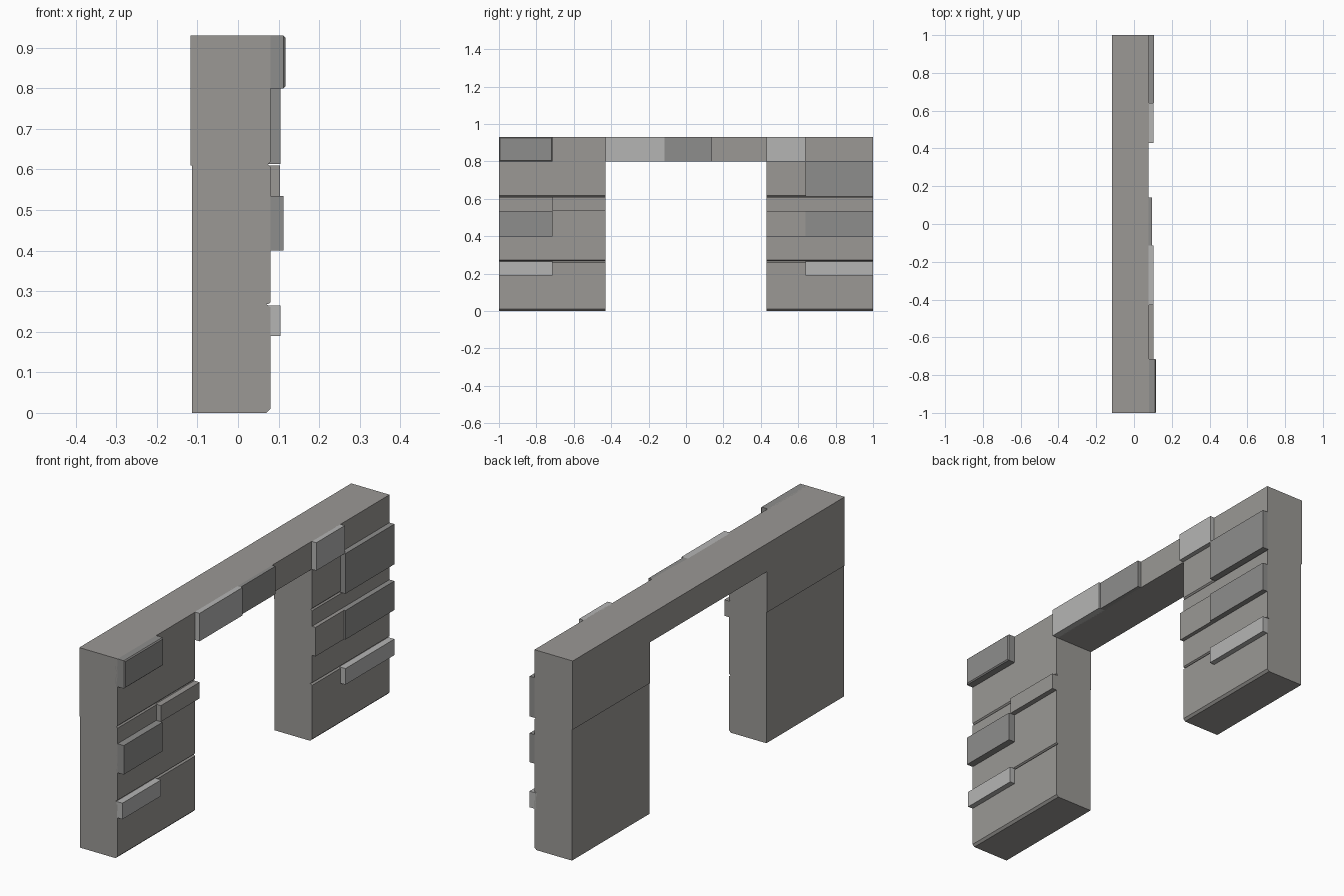
import bpy, bmesh

if "Cube" in bpy.data.objects:
    bpy.data.objects.remove(bpy.data.objects["Cube"])

SEAT = 0.07    # where the stone facing starts on the wall core
FACE = 0.08    # plain stone face
INNER = 0.43   # half width of the opening


def material(name, r, g, b):
    mat = bpy.data.materials.new(name)
    mat.diffuse_color = (r, g, b, 1)
    mat.use_nodes = True
    mat.node_tree.nodes["Principled BSDF"].inputs["Base Color"].default_value = mat.diffuse_color
    return mat


BASE = material("warm_grey", 0.325, 0.315, 0.30)
LIGHT = material("light_grey", 0.46, 0.46, 0.455)
DARK = material("dark_grey", 0.27, 0.267, 0.262)


def make_object(name, bm, mat):
    mesh = bpy.data.meshes.new(name)
    bm.to_mesh(mesh)
    bm.free()
    mesh.materials.append(mat)
    obj = bpy.data.objects.new(name, mesh)
    bpy.context.collection.objects.link(obj)
    return obj


def shell(name, profile, x_back, x_front):
    """Extrude a counter-clockwise (y, z) profile forward, leaving the front open."""
    bm = bmesh.new()
    back = [bm.verts.new((x_back, y, z)) for y, z in profile]
    front = [bm.verts.new((x_front, y, z)) for y, z in profile]
    bm.faces.new(list(reversed(back)))
    n = len(profile)
    for i in range(n):
        j = (i + 1) % n
        bm.faces.new((back[i], back[j], front[j], front[i]))
    return make_object(name, bm, BASE)


def stone(name, y0, y1, z0, z1, x, mat, side=0.0, low=0.0, top=0.0):
    """Facing stone without a hidden back; side, low and top are chamfer sizes."""
    bm = bmesh.new()

    def ring(px, s, lo, hi):
        a, b, c, d = y0 + s, y1 - s, z0 + lo, z1 - hi
        return [bm.verts.new((px, y, z)) for y, z in ((a, c), (b, c), (b, d), (a, d))]

    cut = max(side, low, top)
    rings = [ring(SEAT, 0, 0, 0)]
    if cut > 0 and x - cut > SEAT + 0.001:
        rings.append(ring(x - cut, 0, 0, 0))
    rings.append(ring(x, side, low, top))
    for r0, r1 in zip(rings, rings[1:]):
        for i in range(4):
            j = (i + 1) % 4
            bm.faces.new((r0[i], r0[j], r1[j], r1[i]))
    bm.faces.new(rings[-1])
    return make_object(name, bm, mat)


# Upper wall core: lintel with the tops of both piers
shell("upper_core", [(-1, 0.61), (-INNER, 0.61), (-INNER, 0.80), (INNER, 0.80),
                     (INNER, 0.61), (1, 0.61), (1, 0.93), (-1, 0.93)], -0.117, SEAT)

# Lower pier cores and their plain facing courses, grooved between courses
for side, y0, y1 in (("left", -1, -INNER), ("right", INNER, 1)):
    shell(side + "_pier_core", [(y0, 0), (y1, 0), (y1, 0.61), (y0, 0.61)], -0.113, SEAT)
    stone(side + "_low_course", y0, y1, 0, 0.268, FACE, BASE, low=0.01, top=0.008)
    stone(side + "_middle_course", y0, y1, 0.268, 0.613, FACE, BASE, low=0.004, top=0.006)
    stone(side + "_upper_course", y0, y1, 0.613, 0.93, FACE, BASE, low=0.006)

# Plain facing of the lintel
stone("lintel_course", -INNER, INNER, 0.80, 0.93, 0.078, BASE)

# Raised stones: y0, y1, z0, z1, front x, shade
raised = {
    "left_inner_stone": (-0.715, -INNER, 0.535, 0.61, 0.104, BASE),
    "left_middle_stone": (-1, -0.715, 0.40, 0.535, 0.112, DARK),
    "left_low_stone": (-1, -0.715, 0.19, 0.265, 0.105, LIGHT),
    "lintel_stone_a": (-INNER, -0.115, 0.80, 0.93, 0.103, LIGHT),
    "lintel_stone_b": (-0.115, 0.14, 0.80, 0.93, 0.095, DARK),
    "right_inner_top_stone": (INNER, 0.64, 0.80, 0.93, 0.102, LIGHT),
    "right_upper_stone": (0.64, 1, 0.613, 0.80, 0.105, DARK),
    "right_inner_stone": (INNER, 0.64, 0.40, 0.535, 0.098, BASE),
    "right_middle_stone": (0.64, 1, 0.40, 0.535, 0.105, DARK),
    "right_low_stone": (0.64, 1, 0.19, 0.265, 0.105, LIGHT),
}
for name, dims in raised.items():
    stone(name, *dims)

# Most prominent stone at the top corner, with softened edges
stone("left_corner_stone", -1, -0.715, 0.80, 0.93, 0.117, DARK, 0.005, 0.005, 0.005)
